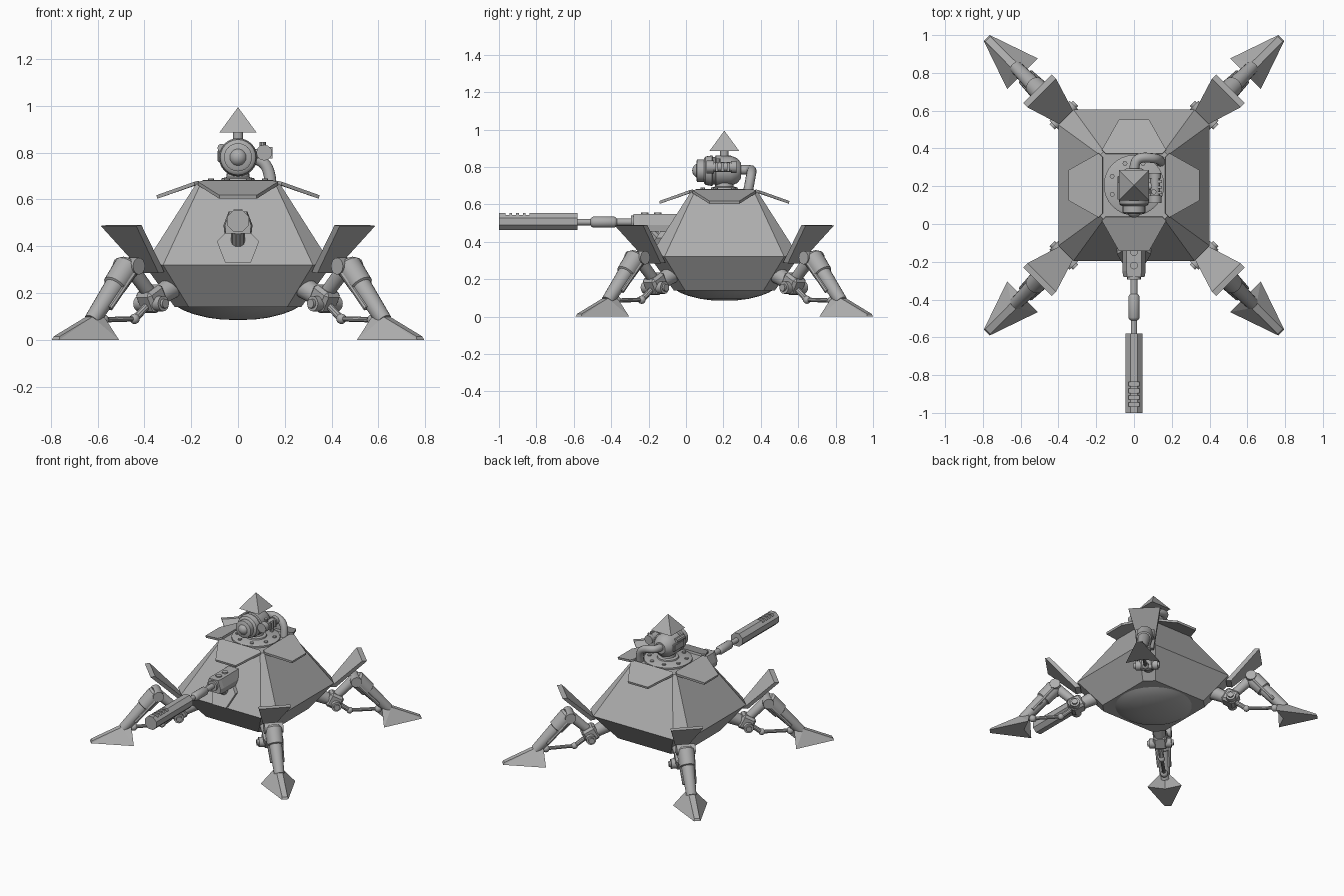
import bpy, bmesh, math
from mathutils import Matrix, Vector

if "Cube" in bpy.data.objects:
    bpy.data.objects.remove(bpy.data.objects["Cube"])

CY = 0.205  # body centre along y
gray = bpy.data.materials.new("plain_gray")
gray.diffuse_color = (0.42, 0.42, 0.42, 1)
gray.use_nodes = True
gray.node_tree.nodes["Principled BSDF"].inputs["Base Color"].default_value = gray.diffuse_color
BODY = Matrix.Translation((0, CY, 0))


def finish(name, bm, mat=None, smooth=False):
    bmesh.ops.recalc_face_normals(bm, faces=bm.faces)
    me = bpy.data.meshes.new(name)
    bm.to_mesh(me)
    bm.free()
    me.materials.append(gray)
    if smooth:
        for p in me.polygons:
            p.use_smooth = True
        me.set_sharp_from_angle(angle=math.radians(35))
    ob = bpy.data.objects.new(name, me)
    bpy.context.collection.objects.link(ob)
    if mat is not None:
        ob.matrix_world = mat
    return ob


def solid(name, verts, faces, mat=None):
    bm = bmesh.new()
    vs = [bm.verts.new(v) for v in verts]
    for f in faces:
        bm.faces.new([vs[i] for i in f])
    return finish(name, bm, mat)


def loft(name, rings, mat=None, smooth=False):
    """Skin closed rings of equal length and cap both ends."""
    bm = bmesh.new()
    rs = [[bm.verts.new(p) for p in r] for r in rings]
    n = len(rs[0])
    for a, b in zip(rs, rs[1:]):
        for i in range(n):
            bm.faces.new((a[i], a[(i + 1) % n], b[(i + 1) % n], b[i]))
    bm.faces.new(rs[0])
    bm.faces.new(rs[-1])
    return finish(name, bm, mat, smooth)


def turned(name, start, direction, profile, n=20, mat=None, phase=0.0, smooth=True):
    """Lathe (distance, radius) pairs along a direction."""
    q = Vector(direction).to_track_quat('Z', 'Y')
    rings = [[Vector(start) + q @ Vector((r * math.cos(2 * math.pi * (i + phase) / n),
                                          r * math.sin(2 * math.pi * (i + phase) / n), d))
              for i in range(n)] for d, r in profile]
    return loft(name, rings, mat, smooth)


def rod(name, a, b, r1, r2=None, n=16, mat=None):
    d = Vector(b) - Vector(a)
    return turned(name, a, d, [(0, r1), (d.length, r2 or r1)], n, mat)


def ball(name, c, r, mat=None):
    bm = bmesh.new()
    bmesh.ops.create_uvsphere(bm, u_segments=16, v_segments=10, radius=r)
    bmesh.ops.translate(bm, verts=bm.verts, vec=c)
    return finish(name, bm, mat, True)


def box(name, c, size, mat=None, tilt=0.0, bevel=0.0):
    bm = bmesh.new()
    bmesh.ops.create_cube(bm, size=1)
    bmesh.ops.scale(bm, verts=bm.verts, vec=size)
    if bevel:
        bmesh.ops.bevel(bm, geom=bm.edges[:], offset=bevel, segments=1, affect='EDGES')
    bmesh.ops.transform(bm, verts=bm.verts, matrix=Matrix.Translation(c) @ Matrix.Rotation(tilt, 4, 'Y'))
    return finish(name, bm, mat)


def octagon(h, c, z):
    k = h - c
    return [(h, -k, z), (h, k, z), (k, h, z), (-k, h, z), (-h, k, z), (-h, -k, z), (-k, -h, z), (k, -h, z)]


# Hull with chamfered corners, belly dish and deck disc
loft("hull", [octagon(0.27, 0.06, 0.14), octagon(0.40, 0.08, 0.32), octagon(0.18, 0.02, 0.665)], BODY)
turned("belly_dish", (0, 0, 0.145), (0, 0, -1),
       [(0, 0.265), (0.018, 0.235), (0.035, 0.19), (0.05, 0.13), (0.058, 0.07), (0.06, 0.01)], 32, BODY)
turned("deck_disc", (0, 0, 0.66), (0, 0, 1), [(0, 0.16), (0.017, 0.16), (0.022, 0.15)], 32, BODY)
for i in range(8):
    a = math.pi * (i + 0.5) / 4
    rod("deck_bolt", (0.125 * math.cos(a), 0.125 * math.sin(a), 0.675),
        (0.125 * math.cos(a), 0.125 * math.sin(a), 0.69), 0.013, n=8, mat=BODY)

# Sloping roof flaps on four sides
for k in range(4):
    m = BODY @ Matrix.Rotation(k * math.pi / 2, 4, 'Z')
    shape = [(0.165, -0.15, 0.665), (0.185, -0.17, 0.66), (0.345, -0.08, 0.603),
             (0.345, 0.08, 0.603), (0.185, 0.17, 0.66), (0.165, 0.15, 0.665)]
    loft("roof_flap", [shape, [(x + 0.003, y, z + 0.015) for x, y, z in shape]], m)

# Corner fins, legs and feet; local x points outward along the diagonal
for k in range(4):
    m = BODY @ Matrix.Rotation(math.pi / 4 + k * math.pi / 2, 4, 'Z')
    loft("corner_fin", [[(0.49, -0.045, 0.29), (0.49, 0.045, 0.29), (0.525, 0.045, 0.285), (0.525, -0.045, 0.285)],
                        [(0.69, -0.107, 0.49), (0.69, 0.107, 0.49), (0.722, 0.107, 0.487), (0.722, -0.107, 0.487)]], m)
    # hip joint
    rod("hip_socket", (0.38, 0, 0.235), (0.48, 0, 0.185), 0.05, 0.04, mat=m)
    box("hip_block", (0.52, 0, 0.175), (0.10, 0.095, 0.10), m, 0.5, 0.015)
    rod("hip_pin", (0.525, -0.075, 0.155), (0.525, 0.075, 0.155), 0.033, mat=m)
    rod("hip_pin_cap", (0.525, -0.088, 0.155), (0.525, 0.088, 0.155), 0.02, mat=m)
    # thigh, knee and shin
    rod("thigh", (0.535, 0, 0.20), (0.655, 0, 0.315), 0.03, 0.034, mat=m)
    rod("knee_pin", (0.66, -0.062, 0.315), (0.66, 0.062, 0.315), 0.036, mat=m)
    a, b = Vector((0.66, 0, 0.325)), Vector((0.89, 0, 0.075))
    turned("shin", a, b - a, [(0, 0.045), (0.015, 0.056), (0.125, 0.052), (0.13, 0.043), (0.33, 0.034)], 16, m)
    for s in (-1, 1):
        rod("shin_rail", (0.675, s * 0.045, 0.285), (0.81, s * 0.035, 0.135), 0.013, n=8, mat=m)
    # steering link
    rod("link_arm", (0.53, 0, 0.16), (0.62, 0, 0.092), 0.016, n=10, mat=m)
    ball("link_joint", (0.625, 0, 0.09), 0.022, m)
    rod("link_rod", (0.625, 0, 0.09), (0.84, 0, 0.085), 0.012, n=10, mat=m)
    ball("ankle_joint", (0.815, 0, 0.085), 0.025, m)
    # arrowhead foot
    solid("foot", [(1.103, -0.022, 0), (1.103, 0.022, 0), (0.834, 0.115, 0), (0.872, 0, 0), (0.834, -0.115, 0),
                   (1.095, -0.018, 0.015), (1.095, 0.018, 0.015), (0.90, 0.02, 0.098), (0.90, -0.02, 0.098),
                   (0.835, 0.03, 0.095), (0.835, -0.03, 0.095), (0.872, 0, 0.095)],
          [(0, 1, 2, 3, 4), (0, 5, 6, 1), (5, 8, 7, 6), (1, 6, 7), (1, 7, 2), (7, 9, 2), (0, 8, 5), (0, 4, 8),
           (8, 4, 10), (2, 9, 11, 3), (4, 3, 11, 10), (7, 8, 11), (7, 11, 9), (8, 10, 11)], m)

# Cannon: muzzle block with slots, stepped barrel, housing and slope plate
muzzle = turned("muzzle", (0, -1.0, 0.508), (0, 1, 0), [(0, 0.05), (0.42, 0.05)], 8, phase=0.5, smooth=False)
bm = bmesh.new()
for i in range(4):
    r = bmesh.ops.create_cube(bm, size=1)
    bmesh.ops.scale(bm, verts=r["verts"], vec=(0.06, 0.022, 0.06))
    bmesh.ops.translate(bm, verts=r["verts"], vec=(0, -0.955 + i * 0.036, 0.555))
slots = finish("slot_cutter", bm)
slots.hide_render = True
slots.hide_viewport = True
cut = muzzle.modifiers.new("slots", 'BOOLEAN')
cut.operation = 'DIFFERENCE'
cut.solver = 'EXACT'
cut.object = slots
turned("barrel", (0, -0.59, 0.505), (0, 1, 0),
       [(0, 0.017), (0.08, 0.017), (0.085, 0.025), (0.095, 0.03), (0.205, 0.03), (0.215, 0.025),
        (0.22, 0.019), (0.36, 0.019)], 16)
loft("cannon_housing", [[(x * w, y, z) for x, z in ((-0.058, 0.455), (0.058, 0.455), (0.062, 0.49),
                                                   (0.04, 0.548), (-0.04, 0.548), (-0.062, 0.49))]
                        for y, w in ((-0.28, 0.9), (-0.25, 1), (0.02, 1))])
rod("housing_collar", (0, -0.295, 0.505), (0, -0.25, 0.505), 0.036)
for y in (-0.22, -0.15):
    rod("housing_cap", (0, y, 0.54), (0, y, 0.556), 0.02, n=12)
plate = [(-0.055, 0.455), (0.055, 0.455), (0.09, 0.42), (0.055, 0.33), (-0.055, 0.33), (-0.09, 0.42)]
loft("slope_plate", [[(x, -0.17 + (z - 0.32) * 0.65 - o, z) for x, z in plate] for o in (0, 0.055)])
rod("housing_brace", (0, -0.2, 0.47), (0, -0.12, 0.38), 0.03, n=10)

# Sensor head on the deck
turned("head_neck", (0, 0, 0.675), (0, 0, 1), [(0, 0.075), (0.015, 0.07), (0.02, 0.05), (0.06, 0.045)], 20, BODY)
turned("sensor_head", (0, 0.055, 0.78), (0, 1, 0),
       [(0, 0.05), (0.005, 0.06), (0.04, 0.06), (0.042, 0.068), (0.05, 0.076), (0.085, 0.082), (0.09, 0.074),
        (0.1, 0.074), (0.105, 0.082), (0.185, 0.08), (0.22, 0.066), (0.24, 0.04)], 24)
ball("lens", (0, 0.073, 0.78), 0.04)
rod("mast", (0, 0, 0.84), (0, 0, 0.89), 0.022, mat=BODY)
turned("mast_cap", (0, 0, 0.885), (0, 0, 1), [(0, 0.113), (0.108, 0.001)], 4, BODY, 0.5, False)

# Side pod, ribs and left knobs on the head
rod("pod_arm", (0.05, 0.20, 0.79), (0.11, 0.20, 0.80), 0.02)
for y0, y1, r in ((0.11, 0.15, 0.034), (0.15, 0.24, 0.026), (0.24, 0.27, 0.032)):
    rod("side_pod", (0.112, y0, 0.80), (0.112, y1, 0.80), r, n=12)
for i in range(3):
    box("pod_rib", (0.137, 0.165 + i * 0.03, 0.80), (0.02, 0.014, 0.05))
rod("pod_post", (0.105, 0.17, 0.80), (0.105, 0.17, 0.845), 0.014, n=10)
box("left_panel", (-0.078, 0.2, 0.785), (0.018, 0.11, 0.05), bevel=0.004)
rod("left_knob", (-0.07, 0.13, 0.82), (-0.07, 0.22, 0.82), 0.018, n=10)

# Cooling pipe from the back of the head down to the deck
cu = bpy.data.curves.new("back_pipe", 'CURVE')
cu.dimensions = '3D'
cu.bevel_depth = 0.026
cu.bevel_resolution = 3
cu.use_fill_caps = True
sp = cu.splines.new('NURBS')
path = [(0, 0.26, 0.785), (0, 0.33, 0.785), (0.03, 0.355, 0.785), (0.09, 0.35, 0.775), (0.135, 0.345, 0.74), (0.14, 0.33, 0.66)]
sp.points.add(len(path) - 1)
for p, c in zip(sp.points, path):
    p.co = (*c, 1)
sp.use_endpoint_u = True
sp.order_u = 4
cu.materials.append(gray)
bpy.context.collection.objects.link(bpy.data.objects.new("back_pipe", cu))
